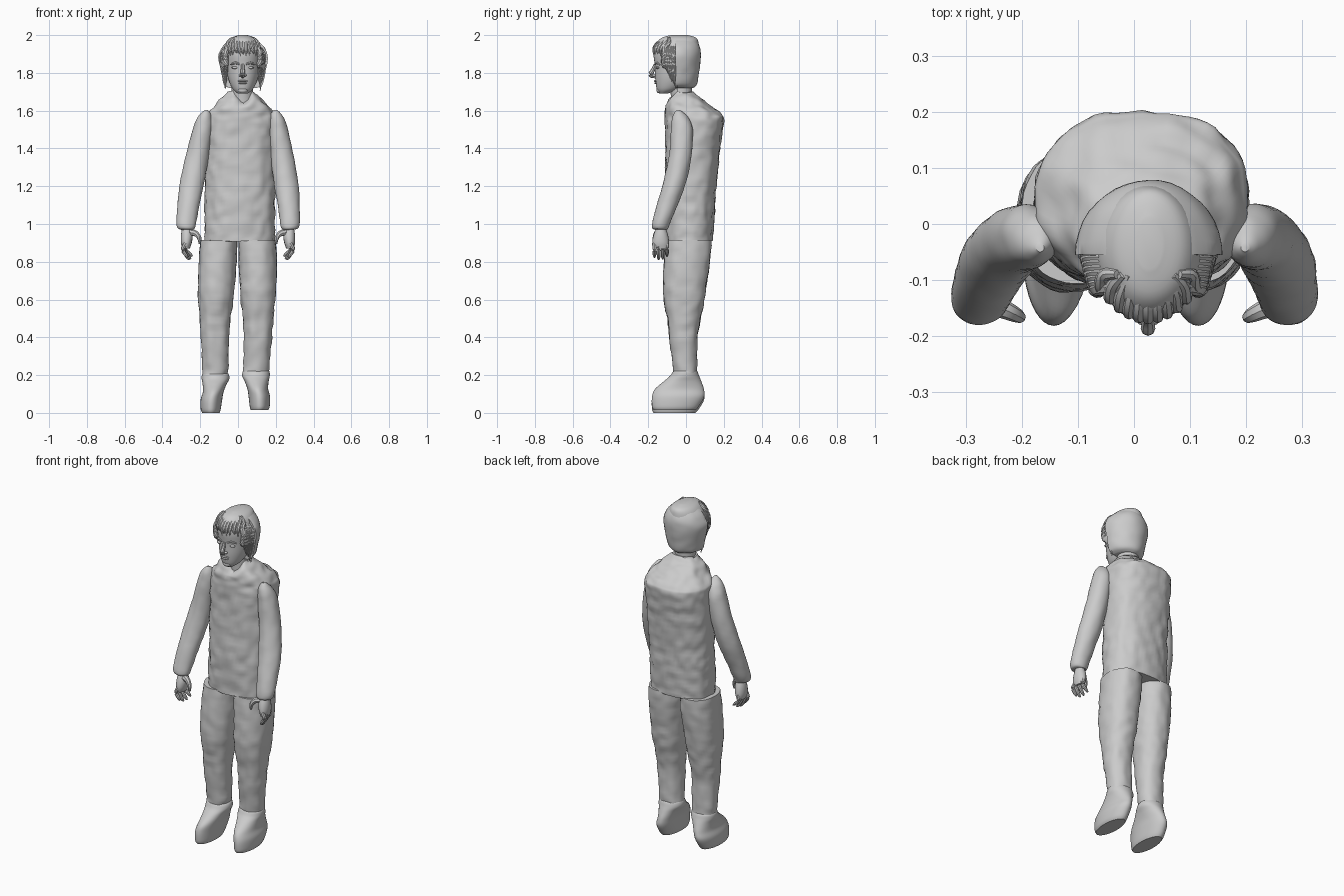
import bpy, bmesh, math, random
from mathutils import Vector, noise

random.seed(4)
if "Cube" in bpy.data.objects:
    bpy.data.objects.remove(bpy.data.objects["Cube"])

GREY = (0.6, 0.6, 0.6, 1)
clay = bpy.data.materials.new("plain grey")
clay.use_nodes = True
clay.diffuse_color = GREY
clay.node_tree.nodes["Principled BSDF"].inputs["Base Color"].default_value = GREY
MID = 0.025          # the head and body lean a little to the left


def spline(rows, steps):
    """Catmull-Rom resampling of rows of numbers."""
    rows = [Vector(r) for r in rows]
    out = []
    for i in range(len(rows) - 1):
        a, b, c, d = (rows[max(0, min(len(rows) - 1, i + k))] for k in (-1, 0, 1, 2))
        for s in range(steps):
            t = s / steps
            out.append(b + (c - a) * (t / 2) + (a - 2.5 * b + 2 * c - d / 2) * t * t
                       + (1.5 * (b - c) + (d - a) / 2) * t ** 3)
    return out + [rows[-1]]


def finish(name, bm, wrinkle=0, angle=40):
    bmesh.ops.recalc_face_normals(bm, faces=bm.faces)
    bm.normal_update()
    if wrinkle:
        moves = [v.normal * noise.noise(v.co * 22) * wrinkle for v in bm.verts]
        for v, m in zip(bm.verts, moves):
            v.co += m
    mesh = bpy.data.meshes.new(name)
    bm.to_mesh(mesh)
    bm.free()
    ob = bpy.data.objects.new(name, mesh)
    bpy.context.collection.objects.link(ob)
    mesh.materials.append(clay)
    bpy.ops.object.select_all(action="DESELECT")
    ob.select_set(True)
    bpy.context.view_layer.objects.active = ob
    bpy.ops.object.shade_smooth_by_angle(angle=math.radians(angle))
    return ob


def skin(bm, rings):
    for low, high in zip(rings, rings[1:]):
        for i in range(len(low)):
            bm.faces.new((low[i - 1], low[i], high[i], high[i - 1]))
    bm.faces.new(rings[0])
    bm.faces.new(rings[-1])


def loft(name, rows, place=None, power=1.0, sides=40, steps=5, wrinkle=0):
    """Stack of rounded level rings, each row being z, x0, x1, y0, y1."""
    bm = bmesh.new()
    rings = []
    for z, x0, x1, y0, y1 in spline(rows, steps):
        ring = []
        for i in range(sides):
            a = math.tau * i / sides
            c, s = (math.copysign(abs(f) ** power, f) for f in (math.cos(a), math.sin(a)))
            p = Vector(((x0 + x1 + (x1 - x0) * c) / 2, (y0 + y1 + (y1 - y0) * s) / 2, z))
            ring.append(bm.verts.new(place(p) if place else p))
        rings.append(ring)
    skin(bm, rings)
    return finish(name, bm, wrinkle)


def tube(name, points, radii, place=None, sides=8):
    """Tapered round tube along a smooth path."""
    path = spline([(*p, r) for p, r in zip(points, radii)], 4)
    bm = bmesh.new()
    rings = []
    for i, p in enumerate(path):
        way = (path[min(i + 1, len(path) - 1)] - path[max(i - 1, 0)]).xyz
        turn = way.to_track_quat("Z", "Y")
        ring = []
        for k in range(sides):
            a = math.tau * k / sides
            q = p.xyz + turn @ Vector((math.cos(a), math.sin(a), 0)) * p[3]
            ring.append(bm.verts.new(place(q) if place else q))
        rings.append(ring)
    skin(bm, rings)
    return finish(name, bm)


def ball(name, centre, size):
    bm = bmesh.new()
    bmesh.ops.create_uvsphere(bm, u_segments=16, v_segments=10, radius=1)
    for v in bm.verts:
        v.co = Vector(c + s * w for c, s, w in zip(centre, size, v.co))
    return finish(name, bm)


# Torso with a V-shaped neckline
def neckline(p):
    if p.z > 1.62 and p.y < -0.03:
        p.z -= 0.05 * max(0, 1 - abs(p.x - MID) / 0.05) * (p.z - 1.62) / 0.08
    return p


loft("torso", [
    (.91, -.175, .195, -.11, .14), (1.05, -.175, .195, -.115, .15),
    (1.2, -.175, .195, -.115, .16), (1.4, -.175, .2, -.11, .18),
    (1.54, -.175, .205, -.11, .2), (1.58, -.165, .195, -.11, .19),
    (1.62, -.13, .165, -.11, .14), (1.66, -.095, .125, -.09, .085),
    (1.7, -.055, .09, -.06, .035)],
    neckline, power=0.85, sides=64, steps=8, wrinkle=0.009)
loft("neck", [(1.6, -.04, .085, -.075, .03), (1.68, -.035, .08, -.08, .03),
              (1.76, -.035, .08, -.09, .035)])

# Limbs, described on the left and reflected with a small shift on the right
ARM = [(.97, .24, .3, -.165, -.1), (.99, .225, .325, -.18, -.09),
       (1.1, .21, .326, -.155, -.045), (1.22, .19, .318, -.12, .0),
       (1.36, .172, .295, -.09, .028), (1.5, .16, .265, -.08, .035),
       (1.56, .165, .245, -.072, .015), (1.59, .178, .222, -.06, -.015),
       (1.605, .19, .205, -.05, -.035)]
LEG = [(.2, .03, .165, -.065, .058), (.25, .028, .168, -.068, .058),
       (.4, .03, .18, -.09, .06), (.5, .025, .188, -.1, .078),
       (.6, .014, .198, -.118, .098), (.7, .008, .204, -.12, .112),
       (.82, .003, .204, -.115, .13), (.915, .003, .2, -.108, .135)]
SHOE = [(.0, .068, .16, -.172, .05), (.02, .062, .168, -.18, .068),
        (.07, .056, .17, -.18, .096), (.11, .05, .16, -.165, .095),
        (.15, .036, .162, -.12, .082), (.18, .022, .168, -.085, .07),
        (.205, .026, .166, -.068, .06), (.215, .04, .15, -.05, .045)]


def sided(side, shift):
    def place(p):
        return p if side == "left" else Vector((-p.x + shift(p.z), p.y, p.z))
    return place


for side in ("left", "right"):
    arm = sided(side, lambda z: 0.03 * max(0, z - 1) / 0.6)
    leg = sided(side, lambda z: -0.03 * (1 - z / 0.92))
    loft(side + "_sleeve", ARM, arm, wrinkle=0.003)
    loft(side + "_trouser_leg", LEG, leg, power=0.9, wrinkle=0.006)
    shoe = loft(side + "_shoe", SHOE, leg)
    if side == "left":
        shoe.location.z = 0.015

    # Hand: palm, four curled fingers and a thumb
    loft(side + "_palm", [(.87, .255, .295, -.17, -.095), (.9, .245, .302, -.178, -.09),
                          (.94, .24, .302, -.172, -.095), (.985, .25, .295, -.155, -.11)],
         arm, sides=16)
    for i in range(4):
        y = -0.167 + 0.022 * i
        drop = 0.835 - 0.012 * math.sin(i * 1.2)
        tube(f"{side}_finger_{i + 1}",
             [(.275, y, .9), (.292 - .004 * i, y, .865), (.275 - .007 * i, y, drop),
              (.265 - .008 * i, y, drop - .012)], [.012, .011, .009, .004], arm)
    tube(side + "_thumb", [(.26, -.14, .955), (.225, -.155, .95), (.205, -.165, .925),
                           (.203, -.168, .895)], [.02, .016, .012, .006], arm)

# Head and the wider mass of hair behind it
loft("head", [
    (1.69, .0, .05, -.14, -.1), (1.715, -.028, .08, -.155, -.03),
    (1.77, -.052, .105, -.163, .03), (1.84, -.064, .118, -.165, .06),
    (1.9, -.068, .122, -.172, .07), (1.95, -.062, .115, -.16, .068),
    (1.985, -.035, .09, -.13, .055), (2.0, .005, .05, -.08, .01)])
loft("back_hair", [
    (1.72, -.045, .1, -.14, .035), (1.74, -.075, .13, -.17, .056),
    (1.8, -.088, .145, -.175, .068), (1.88, -.105, .158, -.19, .078),
    (1.93, -.088, .142, -.18, .075), (1.97, -.05, .105, -.14, .055),
    (1.997, .0, .055, -.08, .01)],
    lambda p: Vector((p.x, max(p.y, -.055), p.z)), wrinkle=0.003)

# Face
tube("nose", [(MID, -.163, 1.845), (MID, -.175, 1.815), (MID, -.187, 1.79),
              (MID, -.165, 1.778)], [.008, .011, .013, .007])
ball("upper_lip", (MID, -.16, 1.757), (.027, .01, .005))
ball("lower_lip", (MID, -.157, 1.746), (.022, .011, .006))
ball("chin", (MID, -.14, 1.708), (.026, .017, .016))
for side, s in (("left", 1), ("right", -1)):
    x = MID + 0.041 * s
    ball(side + "_eye", (x, -.149, 1.828), (.018, .011, .007))
    ball(side + "_nostril", (MID + .012 * s, -.168, 1.787), (.009, .012, .007))
    tube(side + "_brow", [(x - .024 * s, -.164, 1.846), (x, -.155, 1.853),
                          (x + .025 * s, -.138, 1.843)], [.004, .007, .003])
    ball(side + "_ear", (MID + .092 * s, -.06, 1.815), (.012, .022, .038))

    # Loose locks hanging in front of each ear
    for i in range(8):
        y = -0.05 - 0.009 * i
        end = 1.71 + 0.017 * i + random.uniform(-.01, .01)
        tube(f"{side}_lock_{i + 1}",
             [(MID + .06 * s, y, 1.955), (MID + (.104 - .002 * i) * s, y, 1.905),
              (MID + (.108 - .003 * i) * s, y - .005, 1.84),
              (MID + (.092 - .002 * i) * s, y + .004, end)], [.01, .016, .013, .002])

# Short fringe swept forward over the forehead
for i in range(11):
    u = i / 5 - 1
    x = MID + 0.085 * u
    y = -0.168 + 0.055 * u * u
    tube(f"fringe_{i + 1}",
         [(MID + .055 * u, -.09, 1.985), (MID + .078 * u, y + .022, 1.957), (x, y, 1.925),
          (x + random.uniform(-.01, .01), y - .002, 1.893 + random.uniform(-.012, .012))],
         [.008, .012, .011, .002])
